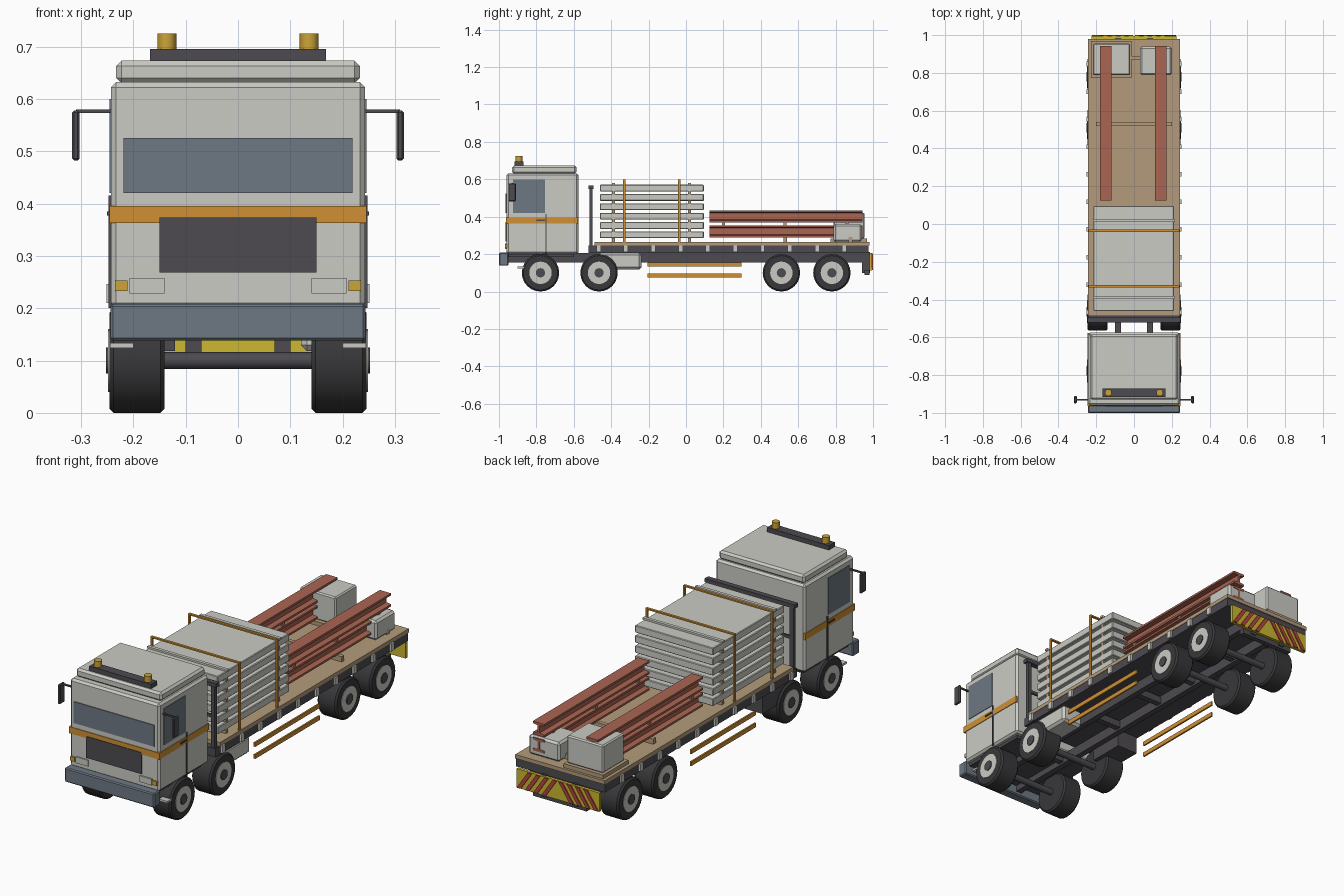
import bpy, bmesh, math
from mathutils import Matrix, Vector

cube = bpy.data.objects.get("Cube")
if cube:
    bpy.data.objects.remove(cube)


def material(name, r, g, b):
    m = bpy.data.materials.new(name)
    m.use_nodes = True
    m.diffuse_color = (r, g, b, 1)
    m.node_tree.nodes["Principled BSDF"].inputs["Base Color"].default_value = (r, g, b, 1)
    return m


LIGHT = material("light grey", .60, .60, .56)
DARK = material("dark grey", .075, .07, .08)
TYRE = material("tyre black", .04, .04, .043)
GLASS = material("slate blue", .155, .19, .23)
ORANGE = material("orange", .62, .28, .035)
AMBER = material("amber", .60, .37, .04)
YELLOW = material("yellow", .60, .48, .03)
RED = material("red", .45, .06, .05)
STEEL = material("red oxide steel", .40, .13, .085)
WOOD = material("tan wood", .45, .33, .20)


def finish(name, bm, mat, bevel=0, loc=(0, 0, 0)):
    bmesh.ops.recalc_face_normals(bm, faces=bm.faces)
    me = bpy.data.meshes.new(name)
    bm.to_mesh(me)
    bm.free()
    me.materials.append(mat)
    ob = bpy.data.objects.new(name, me)
    ob.location = loc
    bpy.context.collection.objects.link(ob)
    if bevel:
        mod = ob.modifiers.new("Bevel", "BEVEL")
        mod.width, mod.segments = bevel, 1
    return ob


def box(name, mat, x, y, z, bevel=0):
    """Box from (low, high) pairs on each axis."""
    bm = bmesh.new()
    bmesh.ops.create_cube(bm, size=1)
    ends = list(zip(x, y, z))
    lo, hi = Vector(ends[0]), Vector(ends[1])
    bmesh.ops.scale(bm, vec=hi - lo, verts=bm.verts)
    return finish(name, bm, mat, bevel, (lo + hi) / 2)


def pair(name, mat, x, y, z, bevel=0):
    """Box and its mirror image across the middle."""
    box(name + "_left", mat, x, y, z, bevel)
    box(name + "_right", mat, (-x[1], -x[0]), y, z, bevel)


def prism(name, mat, points, y0, y1):
    """Outline in x and z, extruded along y."""
    bm = bmesh.new()
    face = bm.faces.new([bm.verts.new((px, y0, pz)) for px, pz in points])
    out = bmesh.ops.extrude_face_region(bm, geom=[face])
    verts = [v for v in out["geom"] if isinstance(v, bmesh.types.BMVert)]
    bmesh.ops.translate(bm, vec=(0, y1 - y0, 0), verts=verts)
    return finish(name, bm, mat)


def cylinder(name, mat, radius, length, loc, axis="Z", sides=24, bevel=0):
    bm = bmesh.new()
    bmesh.ops.create_cone(bm, cap_ends=True, segments=sides, radius1=radius,
                          radius2=radius, depth=length)
    if axis == "X":
        bmesh.ops.rotate(bm, matrix=Matrix.Rotation(math.pi / 2, 3, "Y"), verts=bm.verts)
    ob = finish(name, bm, mat, bevel, loc)
    if bevel:
        ob.modifiers["Bevel"].angle_limit = math.radians(40)
    for p in ob.data.polygons:
        p.use_smooth = len(p.vertices) == 4
    bpy.context.view_layer.objects.active = ob
    bpy.ops.object.select_all(action="DESELECT")
    ob.select_set(True)
    bpy.ops.object.shade_smooth_by_angle(angle=math.radians(35))
    return ob


# Cab shell and roof
CAB_BACK, CAB_FRONT = -.575, -.96
box("cab", LIGHT, (-.243, .243), (CAB_FRONT, CAB_BACK), (.2, .632), .01)
box("cab_roof", LIGHT, (-.233, .233), (-.93, -.585), (.63, .673), .01)
box("cab_stripe", ORANGE, (-.246, .246), (CAB_FRONT - .003, CAB_BACK - .002), (.363, .395))
box("front_bumper", GLASS, (-.244, .244), (-1, -.95), (.138, .208), .005)

# Cab front details
box("windscreen", GLASS, (-.219, .219), (-.964, -.958), (.42, .525))
box("grille", DARK, (-.15, .15), (-.966, -.958), (.268, .373))
pair("headlight", LIGHT, (.14, .207), (-.967, -.958), (.228, .258))
pair("indicator", AMBER, (.211, .235), (-.969, -.958), (.233, .253))

# Cab sides
pair("side_window", GLASS, (.241, .246), (-.925, -.755), (.42, .6))
pair("door_gap", DARK, (.241, .2475), (-.752, -.745), (.2, .415))
pair("door_handle", DARK, (.24, .25), (-.8, -.755), (.377, .385))
pair("mirror", DARK, (.303, .317), (-.95, -.91), (.482, .578), .004)
pair("mirror_arm", DARK, (.24, .31), (-.934, -.926), (.573, .58))
pair("cab_step", LIGHT, (.2, .245), (-.9, -.83), (.124, .134))

# Beacons on the roof
box("beacon_bar", DARK, (-.168, .168), (-.916, -.87), (.672, .695))
for side in (-1, 1):
    cylinder("beacon", AMBER, .018, .032, (side * .136, -.893, .709), sides=12)

# Chassis
pair("frame_rail", DARK, (.07, .1), (-.95, .955), (.155, .206))
box("cab_floor", DARK, (-.22, .22), (-.95, -.6), (.185, .202))
for y in (-.62, -.2, .1, .35, .645, .93):
    box("cross_member", DARK, (-.08, .08), (y - .015, y + .015), (.165, .2))
box("fuel_tank", LIGHT, (.12, .235), (-.47, -.238), (.118, .206), .012)
box("battery_box", DARK, (-.235, -.12), (-.44, -.26), (.118, .206))
pair("guard_rail_low", ORANGE, (.229, .237), (-.205, .297), (.075, .096))
pair("guard_rail_high", ORANGE, (.229, .237), (-.205, .297), (.134, .155))

# Wheels and axles
for y in (-.778, -.465, .51, .78):
    cylinder("axle", DARK, .016, .36, (0, y, .1), "X", 12)
    for side in (-1, 1):
        cylinder("tyre", TYRE, .1, .105, (side * .193, y, .1), "X", 24, .008)
        cylinder("wheel_rim", LIGHT, .06, .006, (side * .245, y, .1), "X", 24)
        cylinder("wheel_hub", DARK, .025, .01, (side * .247, y, .1), "X", 12)

# Flatbed deck with side clips
box("deck_frame", DARK, (-.241, .241), (-.52, .975), (.205, .246))
box("deck_boards", WOOD, (-.243, .243), (-.488, .98), (.246, .265))
for i in range(10):
    y = -.467 + i * .146
    pair("deck_clip", LIGHT, (.238, .251), (y - .012, y + .012), (.21, .246))

# Headboard
box("headboard_top", DARK, (-.245, .245), (-.522, -.495), (.548, .567))
box("headboard_middle", DARK, (-.235, .235), (-.512, -.502), (.39, .405))
for x in (.08, .225):
    pair("headboard_post", DARK, (x - .01, x + .01), (-.517, -.499), (.24, .55))

# Rear marker board with chevrons
box("underrun_bar", DARK, (-.145, .145), (.955, .98), (.088, .115))
pair("board_bracket", DARK, (.07, .1), (.94, .985), (.1, .21))
box("marker_board", YELLOW, (-.225, .225), (.98, .995), (.113, .206))
for side in (-1, 1):
    for i in range(4):
        x = .005 + i * .045
        outline = [(x, .204), (x + .022, .204), (x + .082, .115), (x + .06, .115)]
        prism("chevron", RED, [(side * px, pz) for px, pz in outline], .994, 1)

# Stack of slabs with spacers
for i in range(6):
    z = .285 + i * .05
    box("slab", LIGHT, (-.214, .212), (-.46, .095), (z, z + .036), .003)
    for y in (-.388, .018):
        box("spacer", WOOD, (-.213, .211), (y - .008, y + .008), (z - .02, z + .002))
for y in (-.388, .018):
    box("slab_batten", LIGHT, (-.218, .218), (y - .008, y + .008), (.57, .58))

# Load straps
for y in (-.33, -.036):
    pair("strap_side", ORANGE, (.234, .242), (y - .006, y + .006), (.25, .6))
    box("strap_top", ORANGE, (-.242, .242), (y - .006, y + .006), (.593, .6))

# Stacked steel beams on timbers
half = [(.031, 0), (.031, .01), (.005, .014), (.005, .05), (.031, .054), (.031, .064)]
section = half + [(-x, z) for x, z in reversed(half)]
for cx in (-.15, .142):
    for z in (.29, .37):
        prism("steel_beam", STEEL, [(cx + px, z + pz) for px, pz in section], .125, .943)
    for y in (.2, .53, .86):
        box("beam_spacer", WOOD, (cx - .025, cx + .025), (y - .008, y + .008), (.352, .372))
for y in (.53, .88):
    box("beam_timber", WOOD, (-.2, .2), (y - .01, y + .01), (.264, .291))

# Crates at the rear
box("pallet", WOOD, (-.227, -.012), (.772, .968), (.265, .284))
box("large_crate", LIGHT, (-.217, -.02), (.788, .955), (.284, .42), .006)
box("small_crate", LIGHT, (.032, .2), (.788, .94), (.265, .36), .01)
